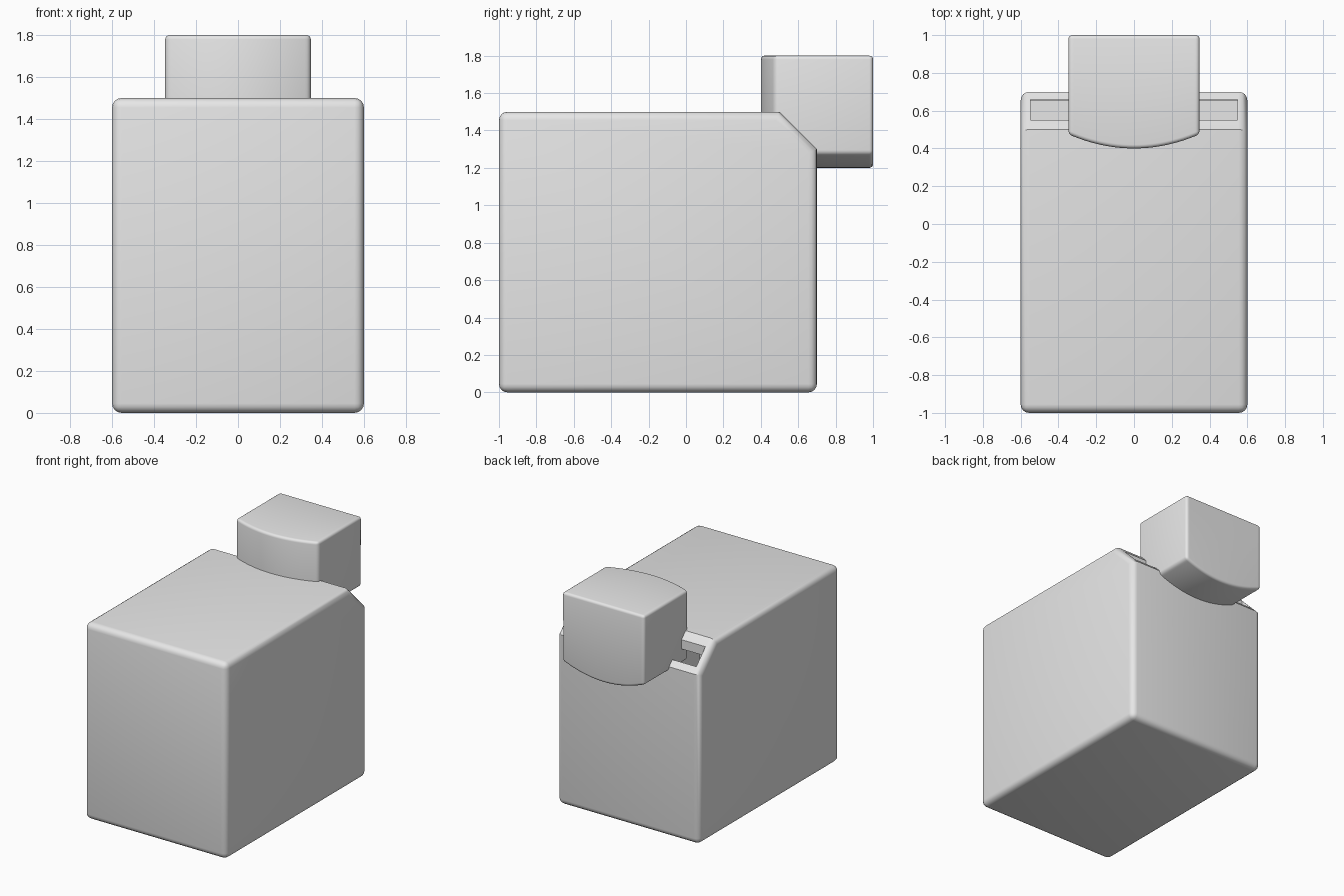
import bpy, bmesh, math

if "Cube" in bpy.data.objects:
    bpy.data.objects.remove(bpy.data.objects["Cube"], do_unlink=True)

grey = bpy.data.materials.new("plain grey")
grey.use_nodes = True
grey.diffuse_color = (0.8, 0.8, 0.8, 1)
grey.node_tree.nodes["Principled BSDF"].inputs["Base Color"].default_value = (0.8, 0.8, 0.8, 1)


def loft(name, rings):
    """Skin a closed solid through rings of equal point count."""
    bm = bmesh.new()
    rows = [[bm.verts.new(p) for p in ring] for ring in rings]
    n = len(rows[0])
    for a, b in zip(rows, rows[1:]):
        for i in range(n):
            j = (i + 1) % n
            bm.faces.new((a[i], a[j], b[j], b[i]))
    bm.faces.new(rows[0])
    bm.faces.new(rows[-1])
    bmesh.ops.recalc_face_normals(bm, faces=bm.faces)
    mesh = bpy.data.meshes.new(name)
    bm.to_mesh(mesh)
    bm.free()
    ob = bpy.data.objects.new(name, mesh)
    mesh.materials.append(grey)
    bpy.context.collection.objects.link(ob)
    return ob


def activate(ob):
    bpy.ops.object.select_all(action='DESELECT')
    ob.select_set(True)
    bpy.context.view_layer.objects.active = ob


def bevel(ob, width, angle):
    mod = ob.modifiers.new("rounded edges", 'BEVEL')
    mod.width, mod.segments = width, 4
    mod.limit_method, mod.angle_limit = 'ANGLE', math.radians(angle)
    activate(ob)
    bpy.ops.object.modifier_apply(modifier=mod.name)


def cut(ob, cutter):
    mod = ob.modifiers.new("cut", 'BOOLEAN')
    mod.operation, mod.solver, mod.object = 'DIFFERENCE', 'EXACT', cutter
    activate(ob)
    bpy.ops.object.modifier_apply(modifier=mod.name)
    bpy.data.objects.remove(cutter, do_unlink=True)


def case(name, t):
    """Box with a sloped top back edge, inset by wall thickness t."""
    slope = 2.0 - t * math.sqrt(2)
    back, top = 0.7 - t, 1.5 - t
    profile = [(-1 + t, t), (back, t), (back, slope - back), (slope - top, top), (-1 + t, top)]
    return loft(name, [[(x, y, z) for y, z in profile] for x in (-0.6 + t, 0.6 - t)])


# Hollow body with a slot through the sloped edge
body = case("body", 0)
bevel(body, 0.045, 60)
cut(body, case("cavity_cutter", 0.05))
slot = [(0.55, 1.2), (0.66, 1.2), (0.66, 1.6), (0.55, 1.6)]
cut(body, loft("slot_cutter", [[(x, y, z) for y, z in slot] for x in (-0.549, 0.549)]))

# Back block with bowed front and underside
half, bow, steps = 0.347, 0.075, 24
rings = []
for i in range(steps + 1):
    u = 2 * i / steps - 1
    h = bow * u * u
    y, z = 0.4 + h, 1.2 + h
    rings.append([(half * u, *p) for p in ((y, z), (1, z), (1, 1.8), (y, 1.8))])
block = loft("back_block", rings)
bevel(block, 0.02, 40)

# Smooth shading on rounded edges
for ob in (body, block):
    activate(ob)
    bpy.ops.object.shade_smooth_by_angle(angle=math.radians(30))
